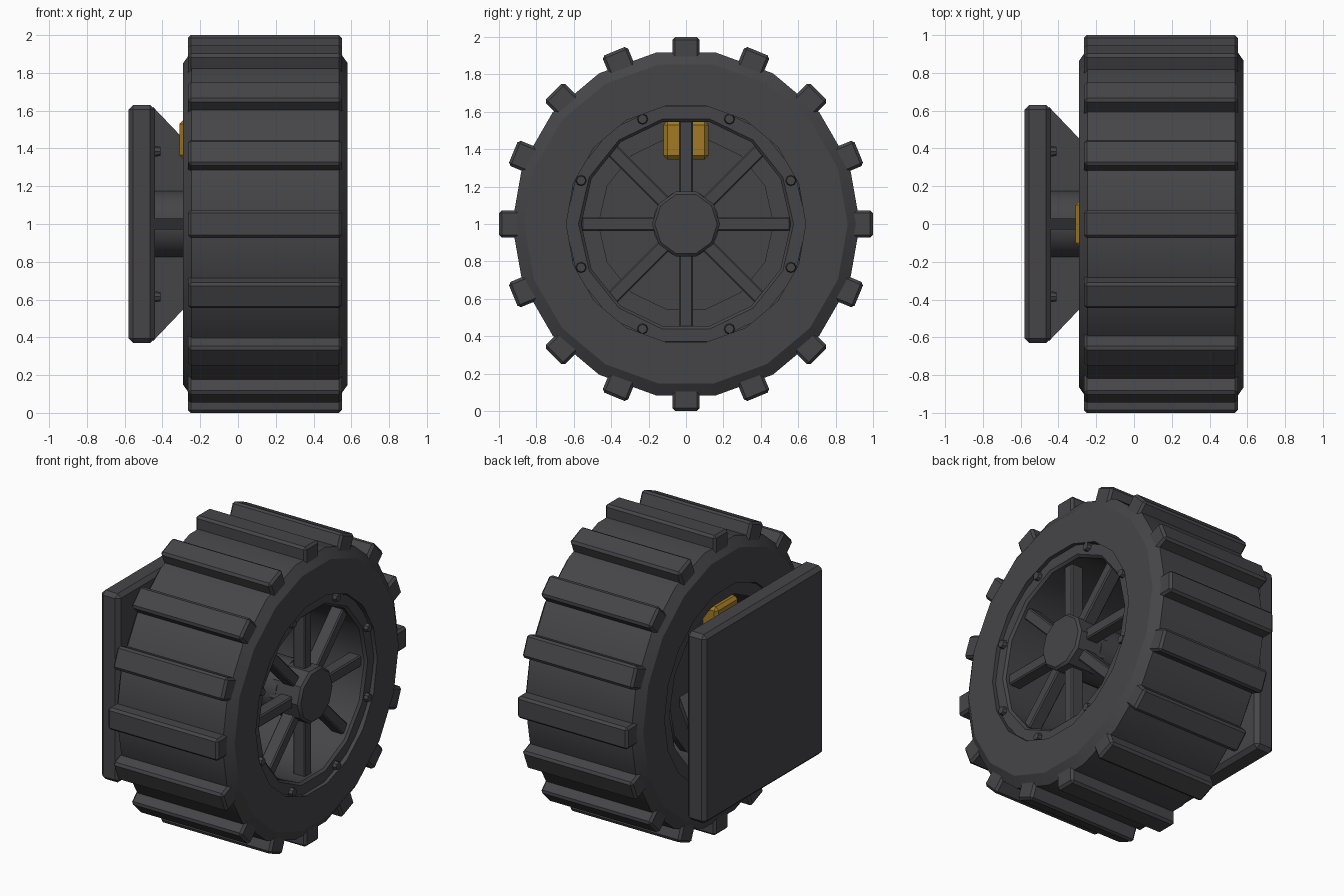
import bpy, bmesh, math
from mathutils import Matrix, Vector

if "Cube" in bpy.data.objects:
    bpy.data.objects.remove(bpy.data.objects["Cube"])

C = Vector((0, 0, 1))  # wheel centre; axle runs along x


def material(name, rgb):
    m = bpy.data.materials.new(name)
    m.diffuse_color = (*rgb, 1)
    m.use_nodes = True
    m.node_tree.nodes["Principled BSDF"].inputs["Base Color"].default_value = m.diffuse_color
    return m


GREY = material("dark grey", (0.06, 0.06, 0.066))
YELLOW = material("mustard yellow", (0.36, 0.195, 0.018))


def finish(bm, name, mat=GREY, smooth=True):
    bmesh.ops.recalc_face_normals(bm, faces=bm.faces)
    me = bpy.data.meshes.new(name)
    bm.to_mesh(me)
    bm.free()
    me.materials.append(mat)
    ob = bpy.data.objects.new(name, me)
    bpy.context.collection.objects.link(ob)
    ob.location = C
    if smooth:
        bpy.context.view_layer.objects.active = ob
        ob.select_set(True)
        bpy.ops.object.shade_smooth_by_angle(angle=math.radians(30))
        ob.select_set(False)
    return ob


def lathe(name, profile, n, closed=True):
    """Spin (x, radius) points round the x axis; radius 0 closes a cap."""
    bm = bmesh.new()
    rings = []
    for x, r in profile:
        if r == 0:
            rings.append([bm.verts.new((x, 0, 0))] * n)
        else:
            rings.append([bm.verts.new((x, r * math.cos(2 * math.pi * i / n),
                                        r * math.sin(2 * math.pi * i / n))) for i in range(n)])
    pairs = list(zip(rings, rings[1:])) + ([(rings[-1], rings[0])] if closed else [])
    for a, b in pairs:
        for i in range(n):
            j = (i + 1) % n
            quad = list(dict.fromkeys((a[i], a[j], b[j], b[i])))
            bm.faces.new(quad)
    return finish(bm, name)


def add_box(bm, lo, hi, bevel=0.0, angle=0.0):
    """Bevelled box turned by an angle about the wheel axis."""
    lo, hi = Vector(lo), Vector(hi)
    part = bmesh.new()
    bmesh.ops.create_cube(part, size=1, matrix=Matrix.Translation((lo + hi) / 2)
                          @ Matrix.Diagonal((*(hi - lo), 1)))
    if bevel:
        bmesh.ops.bevel(part, geom=part.edges[:], offset=bevel, segments=1, affect='EDGES')
    part.transform(Matrix.Rotation(angle, 4, 'X'))
    tmp = bpy.data.meshes.new("tmp")
    part.to_mesh(tmp)
    part.free()
    bm.from_mesh(tmp)
    bpy.data.meshes.remove(tmp)


def add_bolt(bm, x, y, z, r=0.03, h=0.03):
    bmesh.ops.create_cone(bm, cap_ends=True, segments=8, radius1=r, radius2=r * 0.8, depth=h,
                          matrix=Matrix.Translation((x + h / 2, y, z))
                          @ Matrix.Rotation(math.pi / 2, 4, 'Y'))


# Tyre with chamfered shoulders
lathe("tyre", [(-0.29, 0.64), (-0.29, 0.865), (-0.245, 0.93), (0.535, 0.93),
               (0.58, 0.865), (0.58, 0.64)], 18)

# Tread lugs
bm = bmesh.new()
for i in range(16):
    add_box(bm, (-0.265, -0.073, 0.86), (0.55, 0.073, 1.0), 0.015, i * math.pi / 8)
finish(bm, "tread_lugs", smooth=False)

# Rim barrel with front and back lips
lathe("rim", [(-0.27, 0.56), (-0.27, 0.645), (0.555, 0.645), (0.555, 0.575), (0.54, 0.56)], 14)

# Rim bolts
bm = bmesh.new()
for i in range(8):
    a = (i + 0.5) * math.pi / 4
    add_bolt(bm, 0.55, 0.607 * math.cos(a), 0.607 * math.sin(a))
finish(bm, "rim_bolts", smooth=False)

# Spokes
bm = bmesh.new()
for i in range(8):
    add_box(bm, (0.43, -0.037, 0.12), (0.52, 0.037, 0.56), 0.008, i * math.pi / 4)
finish(bm, "spokes", smooth=False)

# Hub, axle and brake disc
lathe("hub", [(0.36, 0), (0.36, 0.182), (0.565, 0.182), (0.58, 0.167), (0.58, 0)], 10, False)
lathe("axle", [(-0.46, 0), (-0.46, 0.18), (0.4, 0.18), (0.4, 0)], 16, False)
lathe("brake_disc", [(-0.21, 0), (-0.21, 0.47), (-0.16, 0.47), (-0.16, 0)], 14, False)

# Brake caliper
bm = bmesh.new()
add_box(bm, (-0.31, -0.12, 0.345), (-0.06, 0.12, 0.55), 0.02)
finish(bm, "brake_caliper", YELLOW, smooth=False)

# Mounting plate
bm = bmesh.new()
add_box(bm, (-0.58, -0.63, -0.63), (-0.44, 0.63, 0.63), 0.025)
finish(bm, "mounting_plate", smooth=False)

# Triangular gussets from the plate to the axle
bm = bmesh.new()
for i in range(4):
    rot = Matrix.Rotation(i * math.pi / 2, 3, 'X')
    sides = [[bm.verts.new(rot @ Vector((x, y, z))) for x, z in
              ((-0.45, 0.1), (-0.45, 0.62), (-0.03, 0.18), (-0.03, 0.1))] for y in (-0.03, 0.03)]
    a, b = sides
    bm.faces.new(a)
    bm.faces.new(b[::-1])
    for k in range(4):
        bm.faces.new((a[k], b[k], b[k - 3], a[k - 3]))
finish(bm, "gussets", smooth=False)

# Plate bolts
bm = bmesh.new()
for y in (-0.385, 0.385):
    for z in (-0.385, 0.385):
        add_bolt(bm, -0.445, y, z, 0.03, 0.035)
finish(bm, "plate_bolts", smooth=False)
